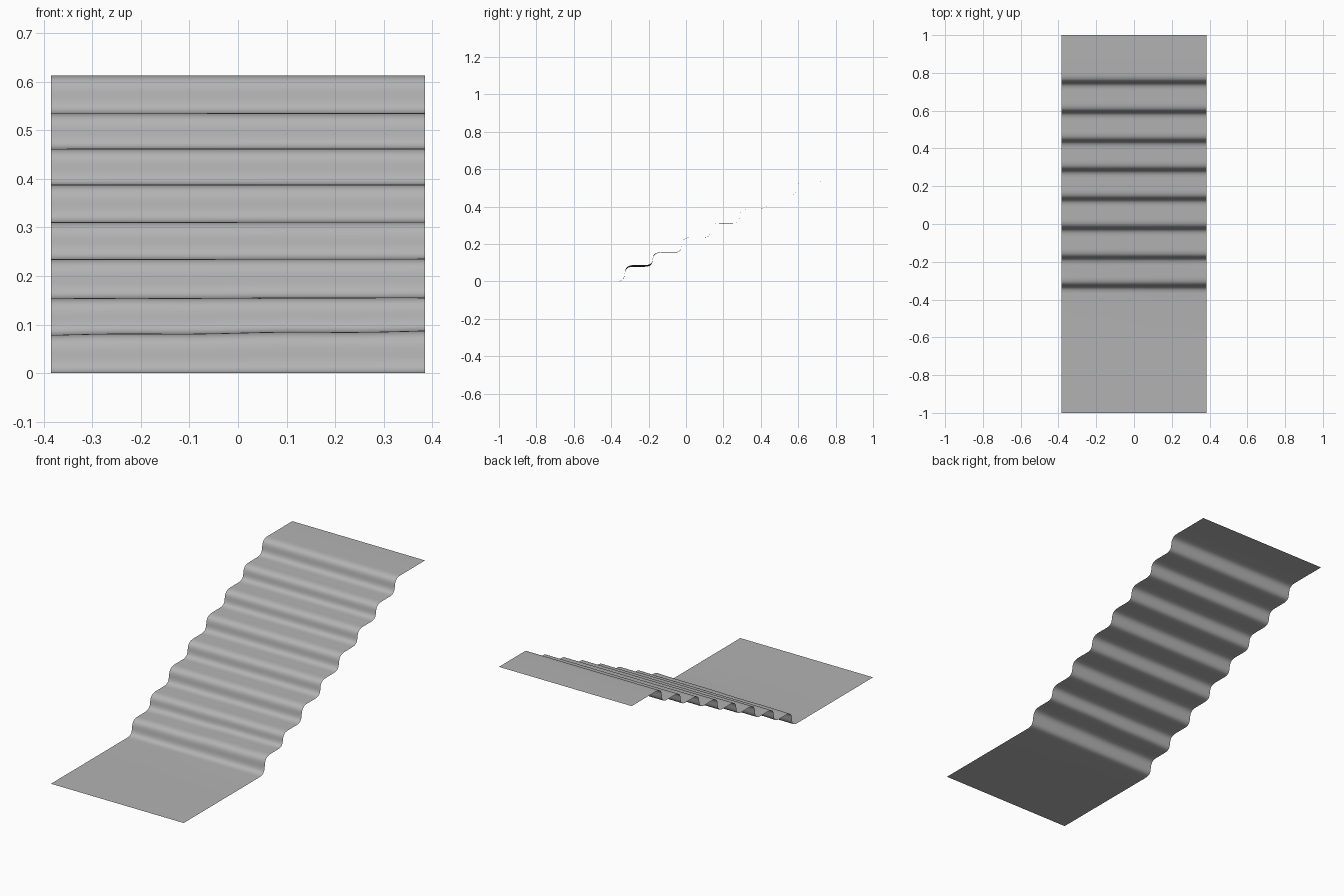
import bpy, bmesh, math
from mathutils import Vector
from mathutils.geometry import interpolate_bezier

if "Cube" in bpy.data.objects:
    bpy.data.objects.remove(bpy.data.objects["Cube"])

HALF_W = 0.385
NX = 16
RISERS = [-0.328, -0.178, -0.022, 0.133, 0.287, 0.440, 0.594, 0.750]
LEVELS = [0.0, 0.083, 0.155, 0.235, 0.311, 0.388, 0.462, 0.535, 0.613]


def s_curve(c, z0, z1):
    """Soft riser: tight foot, rounded nose, nearly upright middle."""
    return interpolate_bezier(Vector((c - 0.042, z0, 0)), Vector((c + 0.034, z0, 0)),
                              Vector((c - 0.036, z1, 0)), Vector((c + 0.050, z1, 0)), 20)


# Side profile as (y, z, step weight for the worn lower treads)
profile = [(-1.0, 0.0, 0.0), (-0.7, 0.0, 0.0)]
for i, c in enumerate(RISERS):
    w0 = 0.004 / i ** 2 if i else 0.0
    w1 = 0.004 / (i + 1) ** 2 if i < 7 else 0.0
    pts = s_curve(c, LEVELS[i], LEVELS[i + 1])
    for k, p in enumerate(pts):
        t = k / (len(pts) - 1)
        profile.append((p.x, p.y, w0 + (w1 - w0) * t))
profile.append((1.0, LEVELS[-1], 0.0))

# Single draped sheet swept across the width
bm = bmesh.new()
rows = []
for y, z, w in profile:
    row = []
    for j in range(NX + 1):
        u = 2 * j / NX - 1
        wave = w * (u + 0.25 * math.sin(7 * u))
        row.append(bm.verts.new((u * HALF_W, y, z + wave)))
    rows.append(row)
for a, b in zip(rows, rows[1:]):
    for j in range(NX):
        bm.faces.new((a[j], a[j + 1], b[j + 1], b[j])).smooth = True

mesh = bpy.data.meshes.new("stair_sheet")
bm.to_mesh(mesh)
bm.free()

# Mid-grey surface
grey = bpy.data.materials.new("mid_grey")
grey.diffuse_color = (0.45, 0.45, 0.45, 1.0)
grey.use_nodes = True
grey.node_tree.nodes["Principled BSDF"].inputs["Base Color"].default_value = grey.diffuse_color
mesh.materials.append(grey)
bpy.context.collection.objects.link(bpy.data.objects.new("stair_sheet", mesh))
